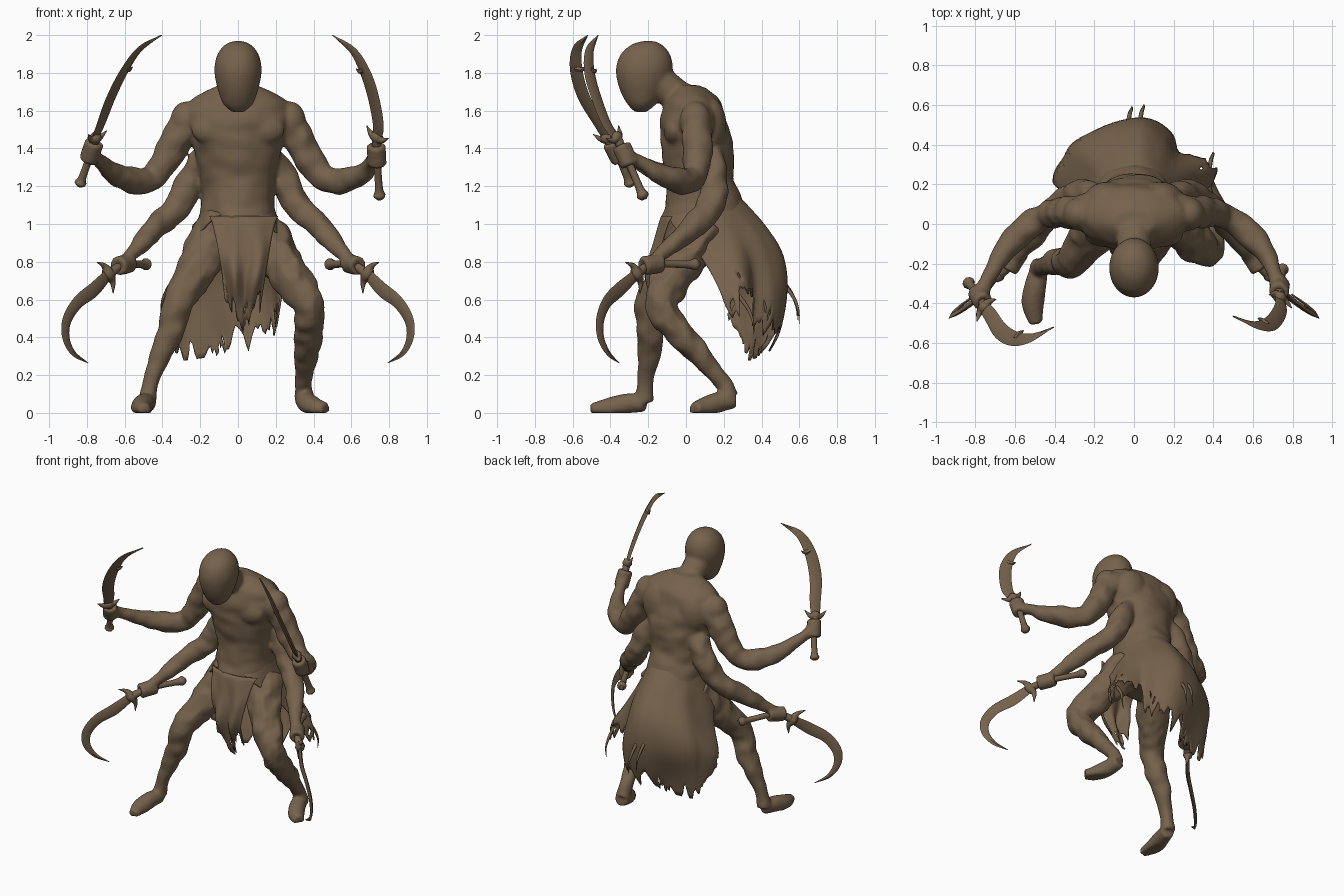
import bpy, bmesh, math, random
from mathutils import Vector, Matrix, noise

if "Cube" in bpy.data.objects:
    bpy.data.objects.remove(bpy.data.objects["Cube"])

random.seed(4)
mat = bpy.data.materials.new("earthy brown")
mat.diffuse_color = (0.18, 0.122, 0.072, 1)
mat.use_nodes = True
mat.node_tree.nodes["Principled BSDF"].inputs["Base Color"].default_value = mat.diffuse_color


def finish(bm, name, angle=None):
    bmesh.ops.recalc_face_normals(bm, faces=bm.faces)
    me = bpy.data.meshes.new(name)
    bm.to_mesh(me)
    bm.free()
    me.materials.append(mat)
    ob = bpy.data.objects.new(name, me)
    bpy.context.collection.objects.link(ob)
    for p in me.polygons:
        p.use_smooth = True
    if angle:
        bpy.context.view_layer.objects.active = ob
        ob.select_set(True)
        bpy.ops.object.shade_smooth_by_angle(angle=math.radians(angle))
        ob.select_set(False)
    return ob


def spline(pts, steps=6):
    """Catmull-Rom through points of any dimension."""
    pts = [Vector(p) for p in pts]
    q = [pts[0] * 2 - pts[1]] + pts + [pts[-1] * 2 - pts[-2]]
    out = []
    for i in range(1, len(q) - 2):
        a, b, c, d = q[i - 1:i + 3]
        for k in range(steps):
            t = k / steps
            out.append(0.5 * (2 * b + (c - a) * t + (2 * a - 5 * b + 4 * c - d) * t * t
                              + (3 * b - a - 3 * c + d) * t ** 3))
    return out + [pts[-1]]


def skin(bm, rings):
    """Join rings of points into a closed capped surface."""
    vs = [[bm.verts.new(p) for p in r] for r in rings]
    n = len(vs[0])
    for a, b in zip(vs, vs[1:]):
        for i in range(n):
            bm.faces.new((a[i], a[(i + 1) % n], b[(i + 1) % n], b[i]))
    bm.faces.new(vs[0])
    bm.faces.new(vs[-1])


def tube(bm, pts, sides=14, rough=0.0, steps=6):
    """Round limb through (x, y, z, radius) points."""
    s = spline(pts, steps)
    P = [p.to_3d() for p in s]
    u, rings = None, []
    for i, p in enumerate(P):
        t = (P[min(i + 1, len(P) - 1)] - P[max(i - 1, 0)]).normalized()
        u = t.orthogonal() if u is None else u - t * u.dot(t)
        u.normalize()
        v = t.cross(u)
        ring = []
        for k in range(sides):
            a = 2 * math.pi * k / sides
            d = u * math.cos(a) + v * math.sin(a)
            r = max(s[i][3], 0.001) * (1 + rough * noise.noise((p + d * s[i][3]) * 14))
            ring.append(p + d * r)
        rings.append(ring)
    skin(bm, rings)


def stack(bm, rows, rough=0.0, sides=36):
    """Loft horizontal ellipses (z, centre y, radius x, radius y)."""
    rings = []
    for z, cy, rx, ry in spline(rows, 6):
        ring = []
        for k in range(sides):
            c, s = math.cos(2 * math.pi * k / sides), math.sin(2 * math.pi * k / sides)
            f = 1 + rough * noise.noise((c * rx * 9, s * ry * 9, z * 16))
            ring.append(Vector((rx * c * f, cy + ry * s * f, z)))
        rings.append(ring)
    skin(bm, rings)


def ball(bm, c, r):
    bmesh.ops.create_uvsphere(bm, u_segments=16, v_segments=10, radius=1,
                              matrix=Matrix.Translation(c) @ Matrix.Diagonal((*r, 1)))


def fist(bm, c, axis):
    """Four fingers curled round a grip."""
    c, a = Vector(c), Vector(axis).normalized()
    u = a.orthogonal().normalized()
    v = a.cross(u)
    ball(bm, c, (0.048, 0.048, 0.048))
    for i in range(4):
        o = c + a * (i - 1.5) * 0.03
        tube(bm, [(*(o + (u * math.cos(k) + v * math.sin(k)) * 0.037), 0.018) for k in range(7)], 8, 0, 3)


# Torso, neck and head
body = bmesh.new()
stack(body, [(1.735, 0.01, 0.1, 0.06), (1.69, 0.03, 0.2, 0.115), (1.64, 0.035, 0.262, 0.15),
             (1.56, 0.035, 0.285, 0.172), (1.48, 0.05, 0.262, 0.186), (1.36, 0.065, 0.222, 0.187),
             (1.22, 0.08, 0.195, 0.178), (1.1, 0.1, 0.195, 0.212), (1.0, 0.115, 0.21, 0.245),
             (0.9, 0.13, 0.23, 0.24), (0.8, 0.12, 0.14, 0.14)], 0.06)
stack(body, [(1.969, -0.2, 0.02, 0.03), (1.95, -0.208, 0.068, 0.08), (1.9, -0.215, 0.108, 0.13),
             (1.83, -0.22, 0.125, 0.15), (1.76, -0.225, 0.119, 0.14), (1.69, -0.23, 0.1, 0.112),
             (1.63, -0.235, 0.075, 0.072), (1.592, -0.24, 0.03, 0.03)])
tube(body, [(0, 0.07, 1.62, 0.11), (0, -0.03, 1.665, 0.09), (0, -0.15, 1.76, 0.09)])

# Muscles and all four arms
grips = {}
for s in (-1, 1):
    ball(body, (s * 0.12, -0.06, 1.5), (0.13, 0.06, 0.085))
    ball(body, (s * 0.275, 0.05, 1.545), (0.085, 0.085, 0.105))
    ball(body, (s * 0.13, 0.13, 1.52), (0.12, 0.085, 0.15))
    hand = (-0.775, -0.37, 1.385) if s < 0 else (0.735, -0.32, 1.365)
    tube(body, [(s * 0.2, 0.06, 1.57, 0.09), (s * 0.3, 0.06, 1.485, 0.086), (s * 0.372, 0.06, 1.355, 0.08),
                (s * 0.455, 0.04, 1.245, 0.066), (s * 0.56, -0.03, 1.23, 0.07),
                (s * 0.655, -0.14, 1.268, 0.057), (hand[0] * 0.95, hand[1] + 0.1, hand[2] - 0.05, 0.038),
                (*hand, 0.042)], rough=0.2)
    low = (s * 0.605, -0.18, 0.785)
    tube(body, [(s * 0.15, 0.12, 1.38, 0.07), (s * 0.23, 0.15, 1.26, 0.075), (s * 0.315, 0.13, 1.1, 0.074),
                (s * 0.42, 0.05, 0.995, 0.066), (s * 0.51, -0.07, 0.895, 0.052),
                (s * 0.575, -0.15, 0.825, 0.036), (*low, 0.042)], rough=0.25)
    pommel = (-0.84, -0.29, 1.2) if s < 0 else (0.75, -0.22, 1.13)
    guard = (-0.755, -0.42, 1.455) if s < 0 else (0.735, -0.37, 1.46)
    grips["upper", s] = (pommel, hand, guard)
    grips["lower", s] = ((s * 0.475, 0.07, 0.787), low, (s * 0.685, -0.26, 0.735))
for p, h, g in grips.values():
    fist(body, h, Vector(g) - Vector(p))

# Legs and feet: left strides forward, right is bent back
tube(body, [(-0.12, 0.08, 0.96, 0.13), (-0.215, -0.06, 0.76, 0.108), (-0.315, -0.19, 0.59, 0.08),
            (-0.345, -0.19, 0.46, 0.074), (-0.4, -0.19, 0.34, 0.064), (-0.46, -0.215, 0.17, 0.043),
            (-0.48, -0.225, 0.06, 0.05)], rough=0.2)
tube(body, [(0.12, 0.1, 0.96, 0.13), (0.25, -0.04, 0.76, 0.11), (0.36, -0.13, 0.59, 0.088),
            (0.375, -0.07, 0.47, 0.078), (0.37, 0.03, 0.35, 0.068), (0.345, 0.18, 0.18, 0.045),
            (0.345, 0.225, 0.08, 0.052)], rough=0.3)
tube(body, [(-0.475, -0.215, 0.05, 0.045), (-0.495, -0.3, 0.05, 0.055), (-0.51, -0.4, 0.025, 0.058),
            (-0.495, -0.505, 0.016, 0.034)])
tube(body, [(0.345, 0.26, 0.07, 0.045), (0.365, 0.17, 0.055, 0.055), (0.41, 0.09, 0.025, 0.055),
            (0.465, 0.045, 0.018, 0.038)])
for v in body.verts:
    v.co.z = max(v.co.z, 0)
ob = finish(body, "body")
m = ob.modifiers.new("blend", 'REMESH')
m.mode, m.voxel_size, m.use_smooth_shade = 'VOXEL', 0.0105, True
m = ob.modifiers.new("soften", 'SMOOTH')
m.factor, m.iterations = 0.5, 8


# Curved swords
def sword(name, grip, path, half, barb):
    bm = bmesh.new()
    p0, h, g = [Vector(p) for p in grip]
    tube(bm, [(*p0, 0.015), (*p0.lerp(h, 0.09), 0.032), (*p0.lerp(h, 0.28), 0.021), (*h, 0.021), (*g, 0.028)], 10)
    s = spline([(*g, 0.06)] + path, 8)
    P = [p.to_3d() for p in s]
    mid = P[len(P) // 2]
    n = (P[-1] - P[0]).cross(mid - P[0]).normalized()
    inward = (P[-1] + P[0]) / 2 - mid
    rings, ws = [], []
    for i, p in enumerate(P):
        t = P[min(i + 1, len(P) - 1)] - P[max(i - 1, 0)]
        w = n.cross(t).normalized()
        w = w if w.dot(inward) > 0 else -w
        ws.append(w)
        k = max(s[i][3], 0.003) / 2
        th = n * (0.004 + k * 0.25)
        rings.append([p + w * k, p + th, p - w * k, p - th])
    skin(bm, rings)
    f = (P[1] - P[0]).normalized()
    w = ws[0]
    tube(bm, [(*(g + w * half + f * 0.035), 0.002), (*(g + w * half * 0.5), 0.017), (*g, 0.033),
              (*(g - w * half * 0.5), 0.017), (*(g - w * half + f * 0.035), 0.002)], 8)
    if barb:
        i = int(len(P) * 0.62)
        c, t = P[i], (P[i + 1] - P[i]).normalized()
        tube(bm, [(*c, 0.02), (*(c + ws[i] * 0.035), 0.014), (*(c + ws[i] * 0.055 + t * 0.02), 0.001)], 6)
    finish(bm, name, 50)


sword("upper_left_sword", grips["upper", -1],
      [(-0.725, -0.46, 1.53, 0.075), (-0.672, -0.54, 1.67, 0.085), (-0.602, -0.58, 1.81, 0.08),
       (-0.52, -0.575, 1.925, 0.055), (-0.405, -0.52, 2.0, 0.004)], 0.075, True)
sword("upper_right_sword", grips["upper", 1],
      [(0.742, -0.42, 1.53, 0.075), (0.717, -0.475, 1.67, 0.082), (0.675, -0.51, 1.8, 0.08),
       (0.61, -0.51, 1.915, 0.055), (0.5, -0.465, 2.0, 0.004)], 0.075, True)
for s, side in ((-1, "left"), (1, "right")):
    sword("lower_%s_sword" % side, grips["lower", s],
          [(s * 0.76, -0.35, 0.655, 0.08), (s * 0.848, -0.42, 0.585, 0.072), (s * 0.906, -0.455, 0.49, 0.064),
           (s * 0.91, -0.45, 0.395, 0.05), (s * 0.87, -0.41, 0.315, 0.03), (s * 0.795, -0.355, 0.265, 0.004)],
          0.1, False)


# Ragged cloth
def cloth(name, f, cols, rows):
    bm = bmesh.new()
    vs = [[bm.verts.new(f(i / cols, j / rows, i)) for i in range(cols + 1)] for j in range(rows + 1)]
    for j in range(rows):
        for i in range(cols):
            if j > rows - 4 and random.random() < 0.03:
                continue
            bm.faces.new((vs[j][i], vs[j][i + 1], vs[j + 1][i + 1], vs[j + 1][i]))
    ob = finish(bm, name)
    m = ob.modifiers.new("thickness", 'SOLIDIFY')
    m.thickness, m.offset = 0.01, 0


# rows: height at back, back y, side y, half width
drape = spline([(1.17, 0.25, 0.07, 0.18), (1.07, 0.345, 0.08, 0.21), (0.97, 0.425, 0.1, 0.25),
                (0.83, 0.495, 0.13, 0.32), (0.65, 0.52, 0.17, 0.4), (0.45, 0.47, 0.2, 0.4),
                (0.3, 0.4, 0.22, 0.36)], 8)
jag = [random.uniform(-0.04, 0.03) + 0.16 * noise.noise((i * 0.23, 3, 1)) for i in range(120)]
# hem length round the skirt: long on the left, short on the right
hem = spline([(0.78, 0), (0.95, 0), (1.0, 0), (0.88, 0), (0.85, 0), (0.66, 0), (0.72, 0)], 14)


def skirt(u, v, i):
    k = 2 * u - 1
    t = v * min(1, hem[int(u * (len(hem) - 1))][0] + jag[i])
    x = t * (len(drape) - 1)
    a = int(min(x, len(drape) - 2))
    z, back, cy, rx = drape[a].lerp(drape[a + 1], x - a)
    th = k * math.radians(160 - 117 * t ** 0.6 + 38 * t * t)
    fold = 1 + t * (0.05 * math.sin(7 * th + 1) + 0.22 * noise.noise((th * 2, t * 3, 5)))
    fold -= 0.25 * t * math.exp(-((th - 0.85) / 0.25) ** 2)
    return Vector((math.sin(th) * rx * fold, cy + math.cos(th) * (back - cy) * fold,
                   z - 0.06 * (1 - math.cos(th))))


def front_flap(u, v, i):
    t = v * (0.82 + 1.3 * jag[i + 60] + 0.14 * math.sin(u * 8 + 4))
    x = 0.03 + (u - 0.5) * (0.36 - 0.22 * min(t, 1) ** 0.7)
    y = -0.128 - 0.1 * math.sin(min(t, 1) * 2.4) + 0.15 * t * t
    y += (0.018 * math.sin(u * 15) + 0.05 * noise.noise((u * 4, t * 3, 2))) * min(1, t * 2)
    return Vector((x, y + 1.6 * (x - 0.03) ** 2, 1.04 - 0.64 * t))


cloth("back_skirt", skirt, 84, 26)
cloth("front_flap", front_flap, 28, 18)

# Loose threads on the back of the skirt
bm = bmesh.new()
for x, y, z in ((-0.03, 0.51, 0.7), (0.03, 0.52, 0.68), (0.38, 0.28, 0.62)):
    tube(bm, [(x, y, z, 0.012), (x + 0.01, y + 0.05, z - 0.07, 0.01), (x + 0.02, y + 0.075, z - 0.14, 0.006),
              (x + 0.015, y + 0.08, z - 0.21, 0.001)], 6)
finish(bm, "loose_threads")
